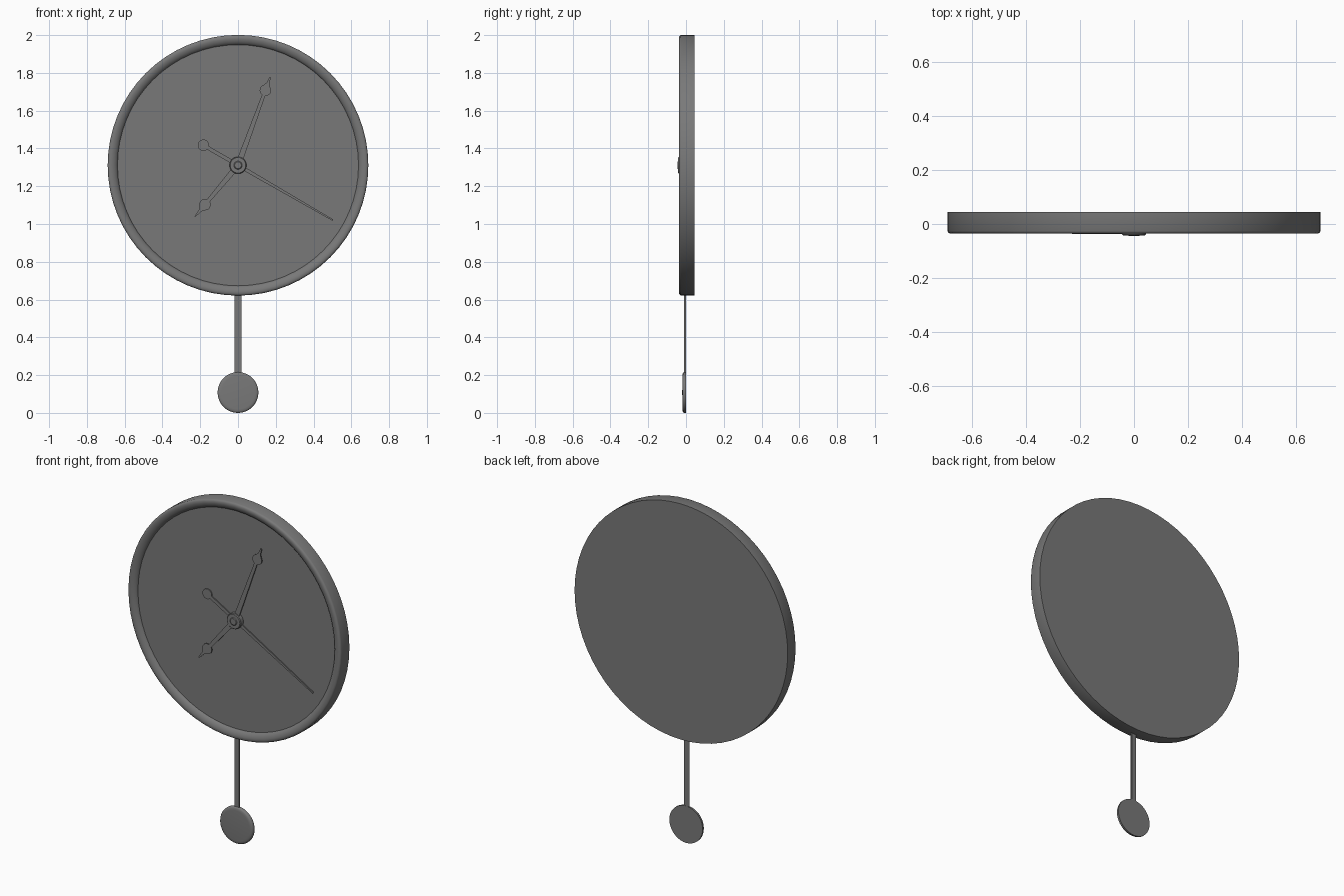
import bpy, bmesh, math
from mathutils import Vector, Matrix

if "Cube" in bpy.data.objects:
    bpy.data.objects.remove(bpy.data.objects["Cube"])

CENTER = Vector((0, 0, 1.311))

grey = bpy.data.materials.new("grey")
grey.use_nodes = True
colour = (0.19, 0.19, 0.19, 1)
grey.diffuse_color = colour
grey.node_tree.nodes["Principled BSDF"].inputs["Base Color"].default_value = colour


def finish(name, bm, angle=35):
    bmesh.ops.remove_doubles(bm, verts=bm.verts, dist=1e-5)
    bmesh.ops.recalc_face_normals(bm, faces=bm.faces)
    mesh = bpy.data.meshes.new(name)
    bm.to_mesh(mesh)
    bm.free()
    mesh.materials.append(grey)
    obj = bpy.data.objects.new(name, mesh)
    bpy.context.collection.objects.link(obj)
    bpy.ops.object.select_all(action="DESELECT")
    obj.select_set(True)
    bpy.context.view_layer.objects.active = obj
    bpy.ops.object.shade_smooth_by_angle(angle=math.radians(angle))
    return obj


def lathe(name, profile, center, steps):
    """Spin (radius, y) points about the front-to-back axis."""
    bm = bmesh.new()
    verts = [bm.verts.new(center + Vector((r, y, 0))) for r, y in profile]
    edges = [bm.edges.new(pair) for pair in zip(verts, verts[1:])]
    bmesh.ops.spin(bm, geom=verts + edges, cent=center, axis=(0, 1, 0),
                   angle=math.tau, steps=steps, use_merge=False)
    return finish(name, bm)


def hand(name, tip, stations, front, back):
    """Extrude a mirrored outline of (distance, half width) towards tip."""
    along = Vector((tip[0], 0, tip[1])).normalized()
    side = Vector((along.z, 0, -along.x))
    outline = [(d, w) for d, w in stations]
    outline += [(d, -w) for d, w in reversed(stations) if w > 0]
    bm = bmesh.new()
    face = bm.faces.new([bm.verts.new(CENTER + along * d + side * w + Vector((0, back, 0)))
                         for d, w in outline])
    new = bmesh.ops.extrude_face_region(bm, geom=[face])["geom"]
    bmesh.ops.translate(bm, vec=(0, front - back, 0),
                        verts=[v for v in new if isinstance(v, bmesh.types.BMVert)])
    return finish(name, bm)


def bulge(middle, radius, neck, last=150):
    """Half widths of a round swelling that starts at the neck width."""
    first = math.degrees(math.asin(neck / radius))
    angles = [math.radians(first + (last - first) * i / 10) for i in range(11)]
    return [(middle - radius * math.cos(a), radius * math.sin(a)) for a in angles]


# Case with rounded rim and recessed dial
rim = [(0, 0.045), (0.69, 0.045), (0.69, -0.026), (0.687, -0.032), (0.680, -0.036),
       (0.668, -0.036), (0.656, -0.032), (0.646, -0.026), (0.640, -0.019), (0.638, -0.014),
       (0, -0.014)]
lathe("case", rim, CENTER, 64)

# Hour and minute hands with spade tips
hand("minute_hand", (0.17, 0.465),
     [(0, 0.016)] + bulge(0.422, 0.03, 0.009, 140) + [(0.462, 0.008), (0.495, 0.004), (0.496, 0)],
     -0.031, -0.025)
hand("hour_hand", (-0.228, -0.272),
     [(0, 0.016)] + bulge(0.272, 0.03, 0.010, 140) + [(0.312, 0.008), (0.354, 0.003), (0.355, 0)],
     -0.037, -0.031)

# Second hand with round counterweight
hand("second_hand", (0.503, -0.291), [(-0.19, 0.010), (0, 0.010), (0.58, 0.004)],
     -0.025, -0.019)
lathe("second_hand_counterweight", [(0, -0.019), (0.03, -0.019), (0.03, -0.025), (0, -0.025)],
      CENTER + Vector((-0.183, 0, 0.106)), 24)

# Stepped hub over the hands
hub = [(0, -0.014), (0.045, -0.014), (0.045, -0.038), (0.041, -0.042),
       (0.022, -0.042), (0.018, -0.045), (0, -0.045)]
lathe("hub", hub, CENTER, 32)

# Pendulum rod
bm = bmesh.new()
bmesh.ops.create_cube(bm, size=1, matrix=Matrix.Translation((0, -0.006, 0.43))
                      @ Matrix.Diagonal((0.036, 0.010, 0.50, 1)))
long_edges = [e for e in bm.edges if abs(e.verts[0].co.z - e.verts[1].co.z) > 0.1]
bmesh.ops.bevel(bm, geom=long_edges, offset=0.004, segments=2, affect="EDGES")
finish("pendulum_rod", bm)

# Pendulum bob with rounded front edge
bob = [(0, 0), (0.108, 0), (0.108, -0.010), (0.105, -0.015), (0.099, -0.018),
       (0.088, -0.019), (0, -0.020)]
lathe("pendulum_bob", bob, Vector((0, 0, 0.108)), 40)
